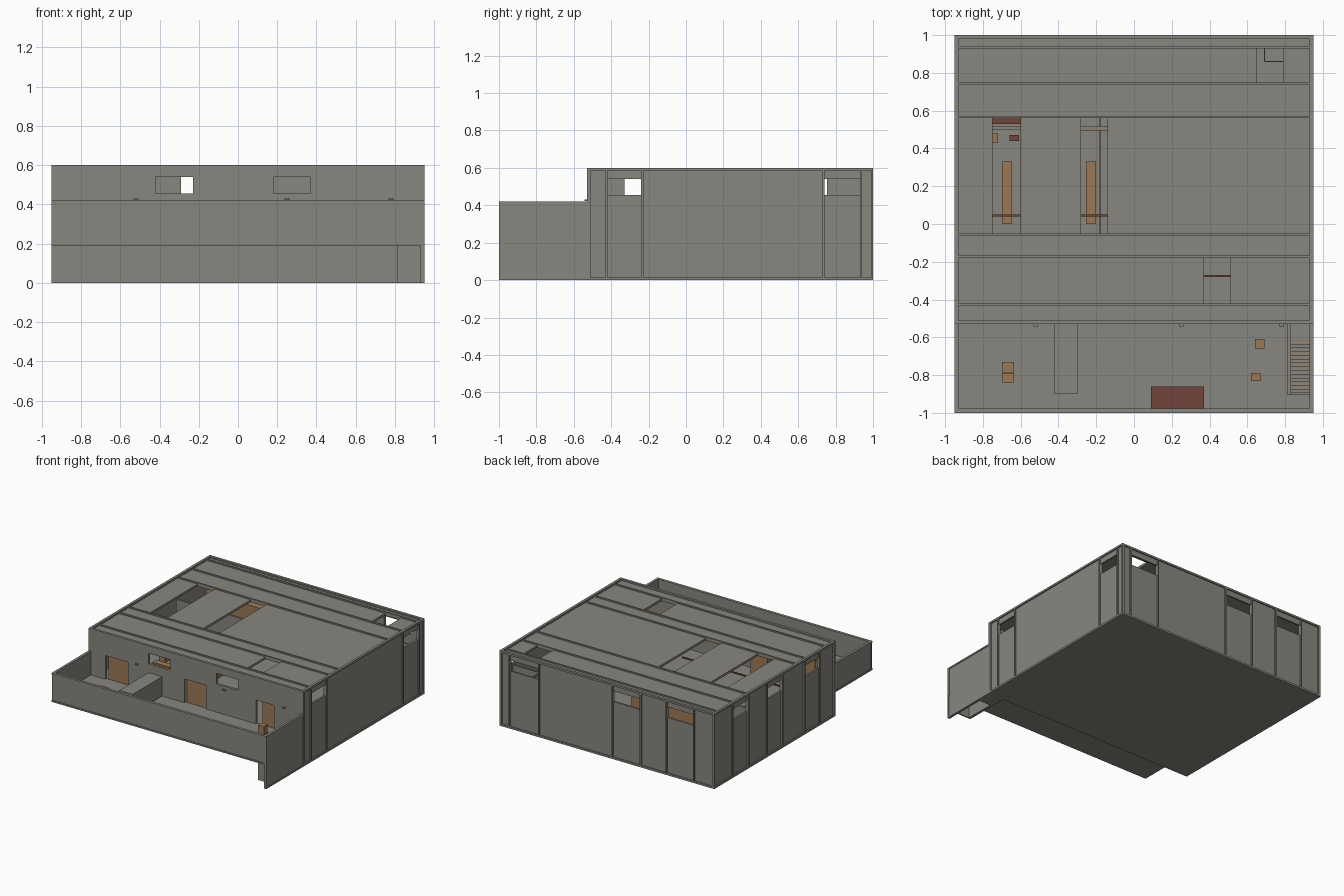
import bpy, bmesh
from mathutils import Vector

old = bpy.data.objects.get("Cube")
if old:
    bpy.data.objects.remove(old, do_unlink=True)


def material(name, rgb):
    m = bpy.data.materials.new(name)
    m.use_nodes = True
    m.diffuse_color = (*rgb, 1)
    m.node_tree.nodes["Principled BSDF"].inputs["Base Color"].default_value = (*rgb, 1)
    return m


CONCRETE = material("warm grey concrete", (0.25, 0.24, 0.21))
WOOD = material("orange brown wood", (0.33, 0.19, 0.09))
RED = material("dark red", (0.17, 0.06, 0.045))


def finish(name, bm, mat):
    bmesh.ops.recalc_face_normals(bm, faces=bm.faces)
    me = bpy.data.meshes.new(name)
    bm.to_mesh(me)
    bm.free()
    me.materials.append(mat)
    ob = bpy.data.objects.new(name, me)
    bpy.context.collection.objects.link(ob)
    return ob


def box(name, x, y, z, mat=CONCRETE):
    bm = bmesh.new()
    bmesh.ops.create_cube(bm, size=1)
    for v in bm.verts:
        v.co = [r[0] if c < 0 else r[1] for c, r in zip(v.co, (x, y, z))]
    return finish(name, bm, mat)


def panel(name, axis, depth, u, v, holes, mat=CONCRETE):
    """Slab across one axis, with rectangular openings (u0, u1, v0, v1)."""
    us = sorted({*u, *(c for h in holes for c in h[:2])})
    vs = sorted({*v, *(c for h in holes for c in h[2:])})

    def place(a, b):
        co = [a, b]
        co.insert(axis, depth[0])
        return co

    bm = bmesh.new()
    grid = [[bm.verts.new(place(a, b)) for b in vs] for a in us]
    for i in range(len(us) - 1):
        for j in range(len(vs) - 1):
            a, b = (us[i] + us[i + 1]) / 2, (vs[j] + vs[j + 1]) / 2
            if not any(h[0] < a < h[1] and h[2] < b < h[3] for h in holes):
                bm.faces.new((grid[i][j], grid[i + 1][j], grid[i + 1][j + 1], grid[i][j + 1]))
    out = bmesh.ops.extrude_face_region(bm, geom=bm.faces[:])
    step = Vector((0, 0, 0))
    step[axis] = depth[1] - depth[0]
    bmesh.ops.translate(bm, vec=step, verts=[g for g in out["geom"] if isinstance(g, bmesh.types.BMVert)])
    return finish(name, bm, mat)


W, FRONT, TOP, T = 0.95, -0.53, 0.60, 0.02
FLOOR, DECK, RAIL = 0.19, 0.23, 0.42
WIN = (0.455, 0.54)

# Openings
right_windows = [(-0.42, -0.24), (0.74, 0.93)]
left_windows = [(-0.33, -0.15), (0.14, 0.32), (0.57, 0.755)]
back_windows = [(-0.76, -0.53), (-0.29, -0.05), (0.61, 0.86)]
front_windows = [(-0.42, -0.23), (0.18, 0.37)]
doors = [(-0.80, -0.60), (-0.10, 0.09), (0.53, 0.69)]
skylights = [(-0.75, -0.60, -0.05, 0.56), (-0.28, -0.14, -0.05, 0.56),
             (0.37, 0.51, -0.42, -0.18), (0.65, 0.79, 0.75, 0.93)]

# Floors, walls and roof of the main block
box("ground_slab", (-W, W), (FRONT, 1), (0, 0.015))
box("upper_floor", (-0.93, 0.93), (FRONT, 0.98), (FLOOR, 0.2))
for name, side, wins in (("right_wall", -1, left_windows), ("left_wall", 1, right_windows)):
    panel(name, 0, (side * 0.925, side * 0.94), (FRONT, 0.99), (0, 0.59), [(*w, *WIN) for w in wins])
    for a, b in wins:
        for p in (a - 0.012, b):
            box(name + "_pilaster", sorted((side * 0.93, side * W)), (p, p + 0.012), (0, TOP))
    for p in (FRONT, 0.988):
        box(name + "_corner", sorted((side * 0.93, side * W)), (p, p + 0.012), (0, TOP))
panel("back_wall", 1, (0.975, 0.99), (-0.94, 0.94), (0, 0.59), [(*w, *WIN) for w in back_windows])
for a, b in back_windows:
    for p in (a - 0.012, b):
        box("back_pilaster", (p, p + 0.012), (0.98, 1), (0, TOP))
panel("front_wall", 1, (FRONT, FRONT + T), (-W, W), (0, TOP),
      [(*w, *WIN) for w in front_windows] + [(*d, DECK, RAIL) for d in doors])
panel("roof", 2, (0.57, 0.588), (-0.94, 0.94), (FRONT, 0.99), skylights)
panel("roof_rim", 2, (0.585, TOP), (-W, W), (FRONT, 1), [(-W + T, W - T, FRONT + T, 1 - T)])

# Ribs across the roof, bordering the skylights
for a, b in sorted({s[2:] for s in skylights}):
    for p in (a - 0.012, b):
        box("roof_rib", (-0.94, 0.94), (p, p + 0.012), (0.58, TOP - 0.002))

# Doors and small wall lamps
for a, b in doors:
    box("door", (max(a + 0.015, b - 0.19) if b < 0.5 else 0.58, b),
        (FRONT + 0.014, FRONT + T), (DECK, RAIL), WOOD)
for x in (-0.52, 0.25, 0.78):
    box("wall_lamp", (x - 0.013, x + 0.013), (FRONT - 0.012, FRONT), (0.423, 0.432))

# Terrace with parapet and copings
panel("terrace_deck", 2, (FLOOR, DECK), (-W + 0.005, W - 0.005), (-0.995, FRONT), [(0.83, 0.93, -0.9, FRONT)])
box("front_parapet", (-W, W), (-0.995, -0.98), (FLOOR, RAIL))
box("right_parapet", (-0.945, -0.93), (-0.99, FRONT), (FLOOR, RAIL))
box("left_parapet", (0.93, 0.945), (-0.99, FRONT), (0, RAIL))
for z in (FLOOR, RAIL - 0.012):
    box("front_coping", (-W, W), (-1, -0.978), (z, z + 0.012))
    box("right_coping", (-W, -0.93), (-0.99, FRONT), (z, z + 0.012))
for z in (0, RAIL - 0.012):
    box("left_coping", (0.93, W), (-1, FRONT), (z, z + 0.012))
box("left_parapet_post", (0.93, W), (-1, -0.985), (0, RAIL))

# Stairs down from the terrace
box("stair_side_wall", (0.81, 0.83), (-0.905, FRONT), (0, DECK + 0.06))
box("stair_front_wall", (0.81, 0.93), (-0.905, -0.895), (0, FLOOR))
STEPS = 14
for i in range(STEPS):
    y, z = -0.895 + 0.02 * i, DECK * (1 - (i + 1) / (STEPS + 1))
    box("stair_tread", (0.83, 0.93), (y, y + 0.02), (max(z - 0.03, 0), z))
    box("tread_nosing", (0.83, 0.93), (y + 0.016, y + 0.0205), (z - 0.008, z + 0.001), WOOD)
box("stair_landing", (0.81, 0.93), (-0.615, FRONT), (0, 0.012))

# Terrace furniture
box("terrace_block", (-0.42, -0.30), (-0.90, FRONT), (DECK, 0.385))
box("bench", (0.09, 0.37), (-0.978, -0.86), (DECK, 0.28), RED)
for x, y, h in (((-0.70, -0.635), (-0.84, -0.79), 0.29), ((-0.70, -0.635), (-0.787, -0.73), 0.285),
                ((0.64, 0.69), (-0.66, -0.61), 0.30), ((0.62, 0.67), (-0.83, -0.79), 0.27)):
    box("crate", x, y, (DECK, h), WOOD)

# Interior furniture seen through the openings
for x in (-0.70, -0.255):
    box("long_table", (x, x + 0.055), (0, 0.33), (0.2, 0.27), WOOD)
for x, y in (((-0.9, 0.0), 0.045), ((0.3, 0.6), -0.275)):
    box("red_rail", x, (y - 0.005, y + 0.005), (0.43, 0.44), RED)
box("thin_partition", (-0.184, -0.178), (-0.05, 0.6), (0.2, 0.43), WOOD)
box("cross_partition", (-0.9, 0.0), (0.50, 0.515), (0.2, 0.45))
box("partition_cladding", (-0.3, -0.1), (0.494, 0.50), (0.2, 0.448), WOOD)
box("red_cabinet", (-0.75, -0.60), (0.53, 0.56), (0.2, 0.35), RED)
box("red_stool", (-0.66, -0.61), (0.44, 0.47), (0.2, 0.25), RED)
box("wood_stool", (-0.75, -0.72), (0.43, 0.48), (0.2, 0.26), WOOD)
box("window_shelf", (-0.42, -0.27), (-0.48, -0.43), (0.2, 0.45), WOOD)
box("back_counter", (-0.8, -0.08), (0.72, 0.80), (0.2, 0.45), WOOD)
box("corner_partition_a", (0.687, 0.693), (0.86, 0.975), (0.2, 0.44))
box("corner_partition_b", (0.69, 0.925), (0.857, 0.863), (0.2, 0.44))
